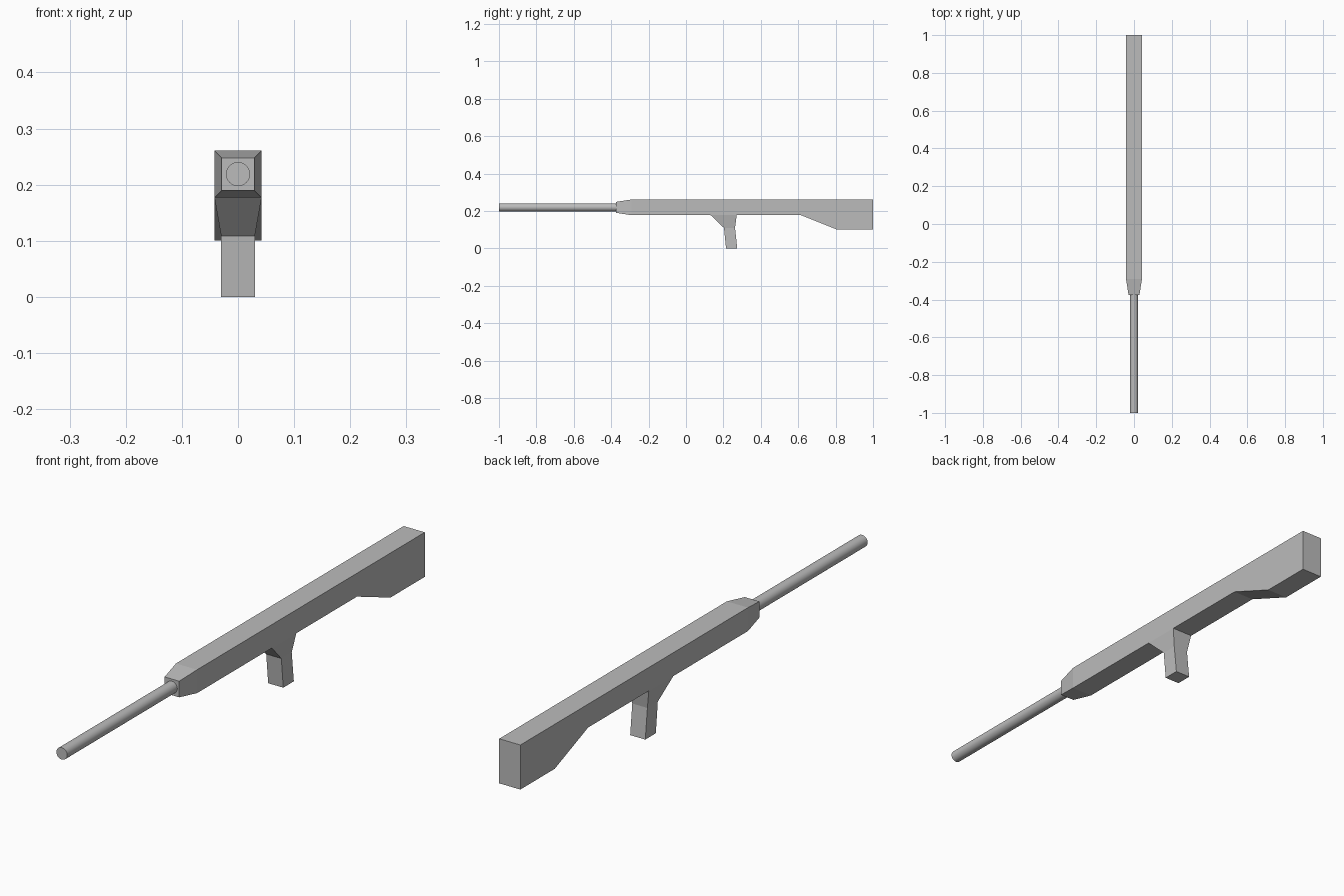
import bpy, bmesh, math
from mathutils import Matrix

if "Cube" in bpy.data.objects:
    bpy.data.objects.remove(bpy.data.objects["Cube"])

grey = bpy.data.materials.new("plain grey")
grey.diffuse_color = (0.5, 0.5, 0.5, 1)
grey.use_nodes = True
grey.node_tree.nodes["Principled BSDF"].inputs["Base Color"].default_value = grey.diffuse_color


def finish(name, bm):
    """Turn a bmesh into a named grey object."""
    bmesh.ops.recalc_face_normals(bm, faces=bm.faces[:])
    mesh = bpy.data.meshes.new(name)
    bm.to_mesh(mesh)
    bm.free()
    mesh.materials.append(grey)
    obj = bpy.data.objects.new(name, mesh)
    bpy.context.collection.objects.link(obj)
    return obj


def loft(name, rings):
    """Skin a run of four-cornered sections and cap both ends."""
    bm = bmesh.new()
    loops = [[bm.verts.new(p) for p in ring] for ring in rings]
    for a, b in zip(loops, loops[1:]):
        for i in range(4):
            j = (i + 1) % 4
            bm.faces.new((a[i], a[j], b[j], b[i]))
    bm.faces.new(loops[0])
    bm.faces.new(loops[-1])
    return finish(name, bm)


# Body and stock: sections along y as (y, half width, bottom, top)
body = [(-0.375, 0.029, 0.19, 0.248), (-0.292, 0.042, 0.177, 0.261),
        (0.615, 0.042, 0.177, 0.261), (0.805, 0.042, 0.101, 0.261),
        (1.0, 0.042, 0.101, 0.261)]
loft("body_and_stock", [[(-w, y, lo), (w, y, lo), (w, y, hi), (-w, y, hi)]
                        for y, w, lo, hi in body])

# Grip: sections along z as (z, half width, front, back)
grip = [(0.177, 0.042, 0.132, 0.271), (0.109, 0.03, 0.203, 0.262),
        (0.0, 0.03, 0.214, 0.274)]
loft("grip", [[(-w, f, z), (w, f, z), (w, b, z), (-w, b, z)]
              for z, w, f, b in grip])

# Barrel: round rod running forward from the body
bm = bmesh.new()
bmesh.ops.create_cone(bm, cap_ends=True, segments=32, radius1=0.0215,
                      radius2=0.0215, depth=0.625,
                      matrix=Matrix.Translation((0, -0.6875, 0.219))
                      @ Matrix.Rotation(math.pi / 2, 4, 'X'))
barrel = finish("barrel", bm)
bpy.context.view_layer.objects.active = barrel
barrel.select_set(True)
bpy.ops.object.shade_smooth_by_angle(angle=math.radians(30))
